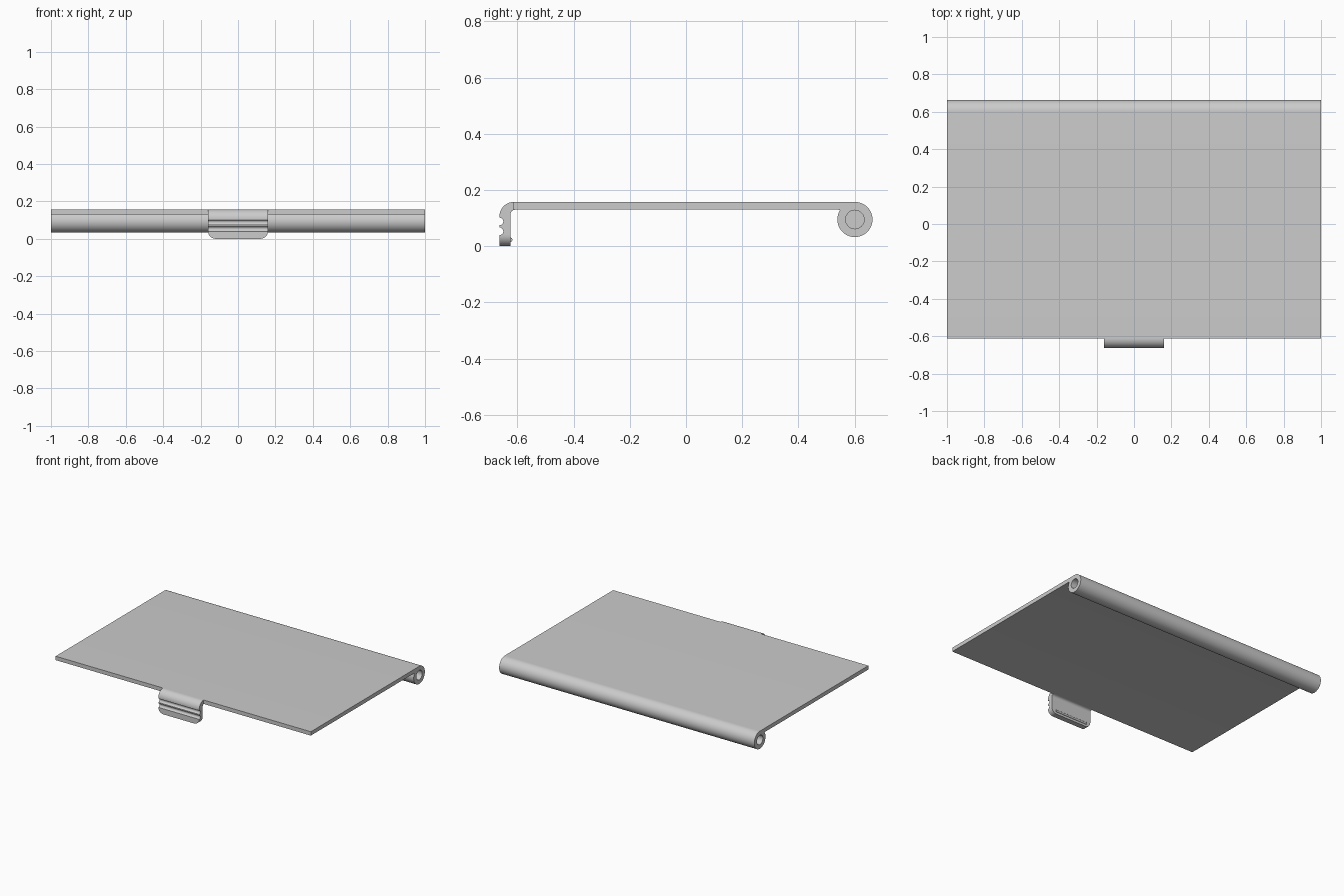
import bpy, bmesh
from math import cos, sin, radians

old = bpy.data.objects.get("Cube")
if old:
    bpy.data.objects.remove(old, do_unlink=True)

GREY = 0.6
mat = bpy.data.materials.new("plain grey")
mat.use_nodes = True
mat.diffuse_color = (GREY, GREY, GREY, 1)
mat.node_tree.nodes["Principled BSDF"].inputs["Base Color"].default_value = (GREY, GREY, GREY, 1)


def arc(cu, cv, r, start, end, n):
    """Points on an arc, angles in degrees."""
    steps = [radians(start + (end - start) * i / n) for i in range(n + 1)]
    return [(cu + r * cos(a), cv + r * sin(a)) for a in steps]


def prism(name, outline, low, high, place):
    """Extrude a 2D outline from low to high; place maps (u, v, w) to xyz."""
    bm = bmesh.new()
    ends = [[bm.verts.new(place(u, v, w)) for u, v in outline] for w in (low, high)]
    for ring in ends:
        bm.faces.new(ring)
    n = len(outline)
    for i in range(n):
        j = (i + 1) % n
        bm.faces.new((ends[0][i], ends[0][j], ends[1][j], ends[1][i]))
    bmesh.ops.recalc_face_normals(bm, faces=bm.faces)
    mesh = bpy.data.meshes.new(name)
    bm.to_mesh(mesh)
    bm.free()
    mesh.materials.append(mat)
    obj = bpy.data.objects.new(name, mesh)
    bpy.context.collection.objects.link(obj)
    return obj


def along_x(u, v, w):
    return (w, u, v)


def along_y(u, v, w):
    return (u, w, v)


def boolean(obj, cutter, operation):
    mod = obj.modifiers.new("cut", 'BOOLEAN')
    mod.operation = operation
    mod.solver = 'EXACT'
    mod.object = cutter
    bpy.ops.object.select_all(action='DESELECT')
    bpy.context.view_layer.objects.active = obj
    obj.select_set(True)
    bpy.ops.object.modifier_apply(modifier=mod.name)
    bpy.data.objects.remove(cutter, do_unlink=True)


def smooth(obj):
    bpy.ops.object.select_all(action='DESELECT')
    bpy.context.view_layer.objects.active = obj
    obj.select_set(True)
    bpy.ops.object.shade_smooth_by_angle(angle=radians(30))


# Lid plate with the hinge barrel rolled under its back edge
PIN_Y, PIN_Z, BARREL = 0.601, 0.095, 0.0625
TOP, UNDER, FRONT = PIN_Z + BARREL, 0.13, -0.613
outline = [(FRONT, TOP)] + arc(PIN_Y, PIN_Z, BARREL, 90, -213, 64)
outline += [(0.54, UNDER), (FRONT, UNDER)]
lid = prism("lid_with_hinge_barrel", outline, -1, 1, along_x)

# Blind pin holes in both barrel ends
for side in (-1, 1):
    hole = prism("pin_hole", arc(PIN_Y, PIN_Z, 0.033, 0, 352.5, 47),
                 side * 0.9, side * 1.05, along_x)
    boolean(lid, hole, 'DIFFERENCE')
smooth(lid)

# Latch tab: curved shoulder, two finger grooves, rounded lower corners
OUT, IN = -0.6635, -0.625
tab = [(FRONT, TOP)] + arc(FRONT, TOP - 0.0505, 0.0505, 90, 180, 16)
for z in (0.088, 0.053):
    tab += arc(OUT, z, 0.0135, 90, -90, 12)
tab += [(OUT, 0), (IN, 0)]
tab += arc(IN + 0.018, UNDER - 0.018, 0.018, 180, 90, 8)
latch = prism("latch_tab", tab, -0.16, 0.16, along_x)
R = 0.04
shield = [(-0.2, 0.2), (-0.2, 0.1), (-0.16, 0.1)]
shield += arc(R - 0.16, R, R, 180, 270, 10) + arc(0.16 - R, R, R, 270, 360, 10)
shield += [(0.16, 0.1), (0.2, 0.1), (0.2, 0.2)]
boolean(latch, prism("latch_shape", shield, -0.8, -0.5, along_y), 'INTERSECT')
smooth(latch)

# Snap bead on the inside of the latch
bead = prism("snap_bead", arc(IN, 0.023, 0.0075, -90, 90, 12), -0.125, 0.125, along_x)
bead.data.transform(bead.matrix_world)
smooth(bead)
